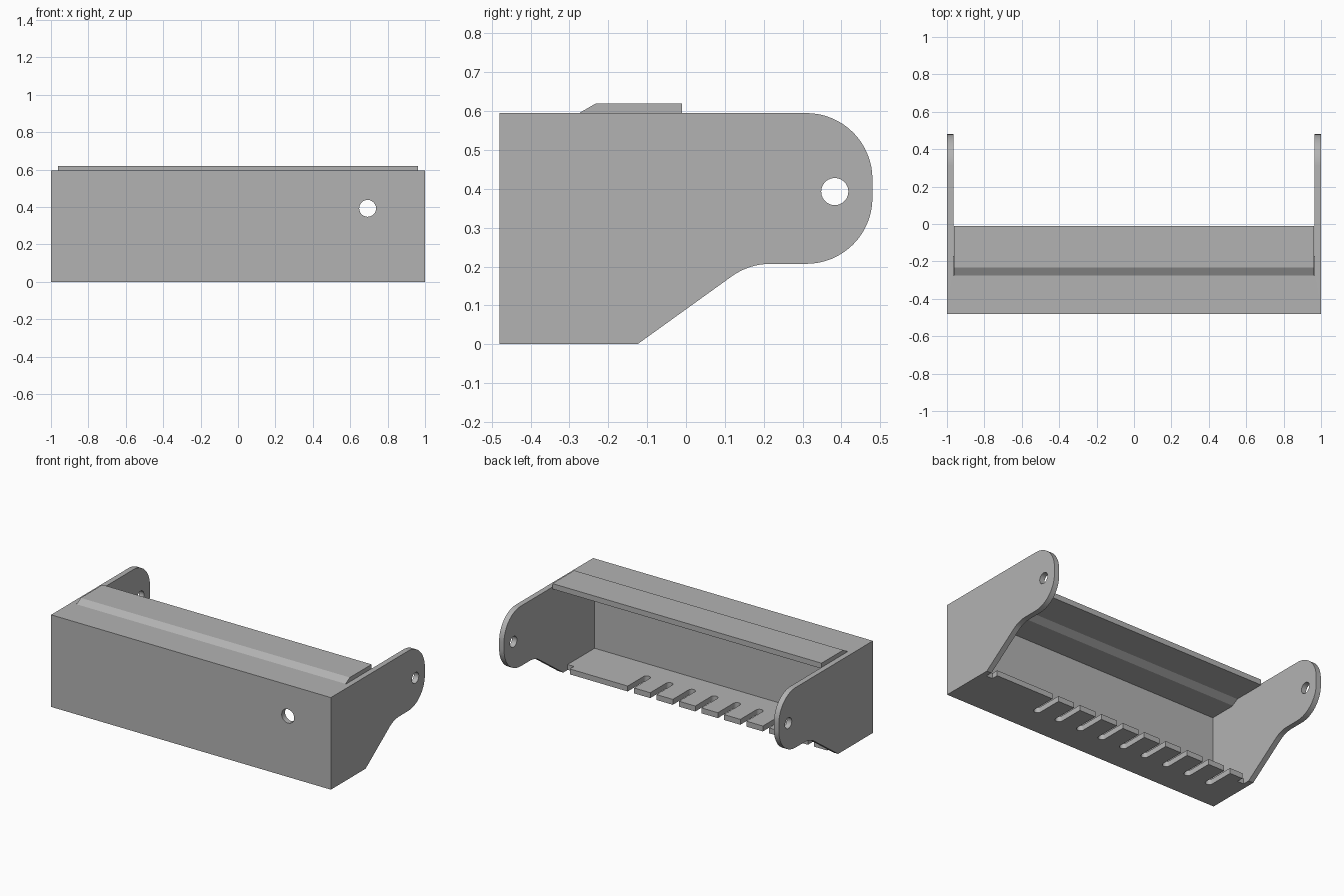
import bpy, bmesh
from math import sin, cos, radians
from mathutils import Vector

cube = bpy.data.objects.get("Cube")
if cube:
    bpy.data.objects.remove(cube)

GREY = (0.45, 0.45, 0.45, 1)
mat = bpy.data.materials.new("plain grey metal")
mat.use_nodes = True
mat.diffuse_color = GREY
mat.node_tree.nodes["Principled BSDF"].inputs["Base Color"].default_value = GREY

T = 0.035                      # sheet thickness
FRONT, BACK, TOP = -0.48, 0.48, 0.595
INNER = 1 - T                  # inside face of the side plates


def arc(u, v, r, a0, a1, n=16):
    """Points on an arc, angles in degrees."""
    angles = [radians(a0 + (a1 - a0) * i / n) for i in range(n + 1)]
    return [(u + r * cos(a), v + r * sin(a)) for a in angles]


def extrude(name, points, axis, lo, hi):
    """Prism from a 2D outline: x takes (y, z), y takes (x, z), z takes (x, y)."""
    def place(p, d):
        return {"x": Vector((d, p[0], p[1])),
                "y": Vector((p[0], d, p[1])),
                "z": Vector((p[0], p[1], d))}[axis]
    bm = bmesh.new()
    face = bm.faces.new([bm.verts.new(place(p, lo)) for p in points])
    new = bmesh.ops.extrude_face_region(bm, geom=[face])["geom"]
    shift = place((0, 0), hi - lo)
    bmesh.ops.translate(bm, vec=shift, verts=[v for v in new if isinstance(v, bmesh.types.BMVert)])
    bmesh.ops.recalc_face_normals(bm, faces=bm.faces)
    mesh = bpy.data.meshes.new(name)
    bm.to_mesh(mesh)
    bm.free()
    mesh.materials.append(mat)
    ob = bpy.data.objects.new(name, mesh)
    bpy.context.collection.objects.link(ob)
    return ob


def activate(ob):
    bpy.ops.object.select_all(action="DESELECT")
    ob.select_set(True)
    bpy.context.view_layer.objects.active = ob


def cut(ob, cutter):
    cutter.hide_render = True
    mod = ob.modifiers.new("cut", "BOOLEAN")
    mod.operation, mod.solver, mod.object = "DIFFERENCE", "EXACT", cutter
    activate(ob)
    bpy.ops.object.modifier_apply(modifier=mod.name)
    bpy.data.objects.remove(cutter)


# Folded body: the side plate outline swept across the whole width
R = 0.17
outline = [(FRONT, TOP), (FRONT, 0), (-0.125, 0)]
outline += arc(0.2175, 0.207 - R, R, 126, 90, 8)
outline += arc(BACK - R, 0.207 + R, R, -90, 0)
outline += arc(BACK - R, TOP - R, R, 0, 90)
body = extrude("bracket_body", outline, "x", -1, 1)

# Hollow inside, leaving front, floor, top flange and two side plates
edge = -0.127
cut(body, extrude("cavity", [
    (FRONT + T, T), (edge, T), (edge, -0.1), (0.6, -0.1), (0.6, 0.7),
    (-0.275, 0.7), (-0.275, TOP - T), (FRONT + T, TOP - T)], "x", -INNER, INNER))

# Pivot holes through both sides, and one hole in the front
cut(body, extrude("pivot_hole", arc(0.383, 0.393, 0.035, 0, 345, 23), "x", -1.1, 1.1))
cut(body, extrude("front_hole", arc(0.693, 0.393, 0.045, 0, 345, 23), "y", -0.6, -0.4))

# Row of round-ended slots in the floor
W = 0.0225
for i in range(9):
    x = 0.483 - 0.161 * i
    slot = [(x + W, 0)] + arc(x, -0.31 + W, W, 0, -180, 12) + [(x - W, 0)]
    cut(body, extrude("slot", slot, "z", -0.05, 0.1))

# Bend relief notches at the floor corners
for side in (-1, 1):
    a, b = side * 0.92, side * INNER
    cut(body, extrude("notch", [(a, -0.17), (b, -0.17), (b, 0), (a, 0)], "z", -0.05, 0.1))

# Raised, stepped lip along the back of the top flange
lip = extrude("raised_lip", [
    (-0.275, TOP), (-0.232, 0.62), (-0.01, 0.62), (-0.01, 0.62 - T),
    (-0.222, 0.62 - T), (-0.265, TOP - T), (-0.275, TOP - T)], "x", -0.962, 0.962)

for ob in (body, lip):
    activate(ob)
    bpy.ops.object.shade_smooth_by_angle(angle=radians(25))
